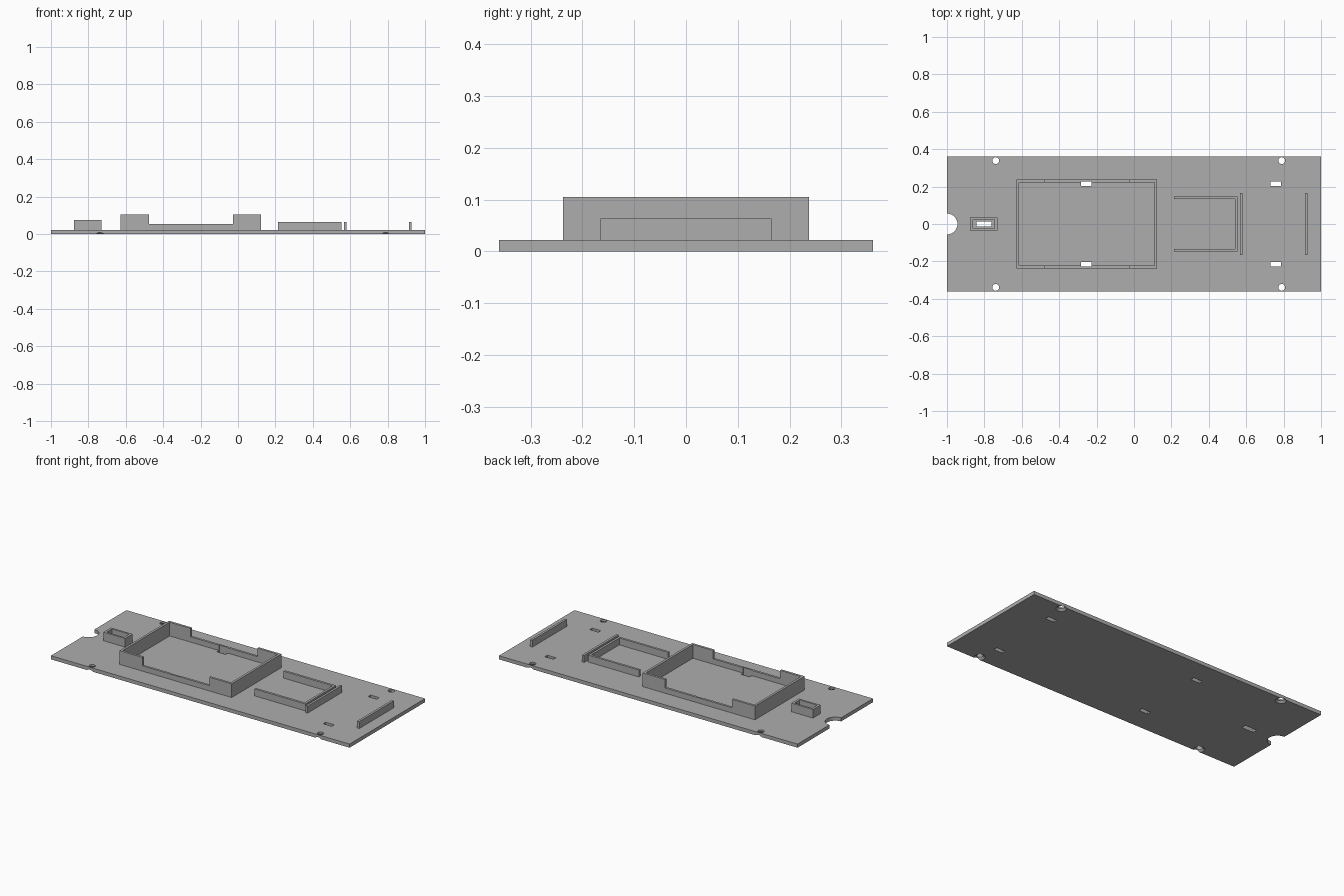
import bpy
import math

if "Cube" in bpy.data.objects:
    bpy.data.objects.remove(bpy.data.objects["Cube"], do_unlink=True)

grey = bpy.data.materials.new("plain_grey")
grey.use_nodes = True
COLOUR = (0.42, 0.42, 0.42, 1)
grey.diffuse_color = COLOUR
grey.node_tree.nodes["Principled BSDF"].inputs["Base Color"].default_value = COLOUR

T = 0.022       # plate thickness
WALL = 0.014    # rim thickness
LOW = 0.064     # height of the low fences


def box(name, x0, x1, y0, y1, z0, z1):
    bpy.ops.mesh.primitive_cube_add(size=1)
    ob = bpy.context.object
    ob.name = name
    for v in ob.data.vertices:
        v.co = (x1 if v.co.x > 0 else x0,
                y1 if v.co.y > 0 else y0,
                z1 if v.co.z > 0 else z0)
    ob.data.materials.append(grey)
    return ob


def cone(name, x, y, z0, z1, r0, r1):
    bpy.ops.mesh.primitive_cone_add(vertices=32, radius1=r0, radius2=r1,
                                    depth=z1 - z0, location=(x, y, (z0 + z1) / 2))
    ob = bpy.context.object
    ob.name = name
    ob.data.materials.append(grey)
    return ob


def cut(target, cutters):
    for c in cutters:
        c.hide_render = True
        mod = target.modifiers.new("cut", "BOOLEAN")
        mod.operation = "DIFFERENCE"
        mod.solver = "EXACT"
        mod.object = c
        bpy.context.view_layer.objects.active = target
        bpy.ops.object.modifier_apply(modifier=mod.name)
        bpy.data.objects.remove(c, do_unlink=True)


def strap_slots(x):
    return [box("slot_cutter", x - 0.029, x + 0.029, min(s * 0.203, s * 0.227),
                max(s * 0.203, s * 0.227), -0.1, 0.2) for s in (-1, 1)]


# Base plate with end notch, strap slots, switch slot and countersunk screw holes
plate = box("base_plate", -1, 1, -0.361, 0.361, 0, T)
cutters = [cone("notch_cutter", -1, 0, -0.1, 0.1, 0.056, 0.056),
           box("switch_cutter", -0.842, -0.763, -0.014, 0.014, -0.1, 0.1)]
for x in (-0.255, 0.758):
    cutters += strap_slots(x)
for x in (-0.739, 0.79):
    for y in (-0.339, 0.339):
        cutters.append(cone("hole_cutter", x, y, -0.1, 0.1, 0.018, 0.018))
        cutters.append(cone("countersink_cutter", x, y, -0.002, 0.012, 0.032, 0.017))
cut(plate, cutters)

# Battery tray: tall corners, lowered long sides
tray = box("battery_tray", -0.628, 0.124, -0.237, 0.237, T, 0.105)
cut(tray, [box("inside_cutter", -0.628 + WALL, 0.124 - WALL,
               -0.237 + WALL, 0.237 - WALL, -0.1, 0.2),
           box("side_cutter", -0.475, -0.026, -0.4, 0.4, 0.054, 0.2)]
    + strap_slots(-0.255))

# Switch housing
housing = box("switch_housing", -0.876, -0.731, -0.036, 0.036, T, 0.074)
cut(housing, [box("inside_cutter", -0.862, -0.745, -0.024, 0.024, -0.1, 0.2)])

# Three-sided bracket, open towards the tray
bracket = box("open_bracket", 0.213, 0.554, -0.147, 0.147, T, LOW)
cut(bracket, [box("inside_cutter", 0.1, 0.554 - WALL,
                  -0.147 + WALL, 0.147 - WALL, -0.1, 0.2)])

# Upright fences
for name, x in (("inner_fence", 0.574), ("outer_fence", 0.921)):
    box(name, x - 0.007, x + 0.007, -0.165, 0.165, T, LOW)
